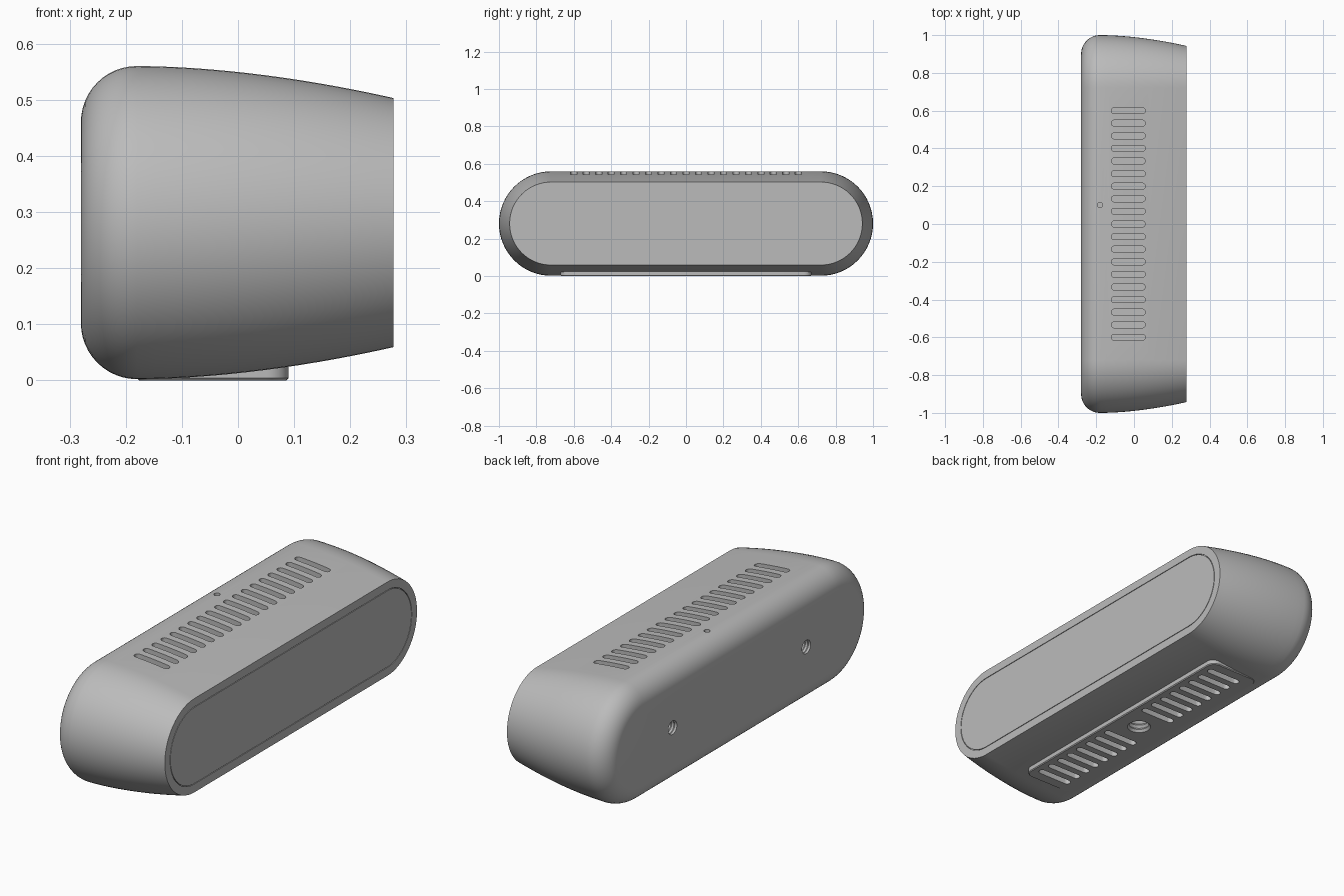
import bpy, bmesh, math

if "Cube" in bpy.data.objects:
    bpy.data.objects.remove(bpy.data.objects["Cube"])

ZC = 0.281       # height of the body axis
HALF = 0.721     # half length of the straight part of the stadium

grey = bpy.data.materials.new("light grey")
grey.diffuse_color = (0.5, 0.5, 0.5, 1)
grey.use_nodes = True
grey.node_tree.nodes["Principled BSDF"].inputs["Base Color"].default_value = grey.diffuse_color


def stadium(r, half, n=32):
    """Outline (long, short) of a stadium with its long axis first."""
    pts = []
    for side in (1, -1):
        for i in range(n + 1):
            a = -math.pi / 2 + math.pi * i / n
            pts.append((side * (half + r * math.cos(a)), side * r * math.sin(a)))
    return pts


def circle(r, n=32):
    return [(r * math.cos(2 * math.pi * i / n), r * math.sin(2 * math.pi * i / n)) for i in range(n)]


def loft(bm, rings):
    """Skin a list of equal point rings and cap both ends."""
    vs = [[bm.verts.new(p) for p in ring] for ring in rings]
    n = len(vs[0])
    for a, b in zip(vs, vs[1:]):
        for i in range(n):
            j = (i + 1) % n
            bm.faces.new((a[i], a[j], b[j], b[i]))
    bm.faces.new(vs[0][::-1])
    bm.faces.new(vs[-1])


def make(name, bm):
    bmesh.ops.recalc_face_normals(bm, faces=bm.faces[:])
    me = bpy.data.meshes.new(name)
    bm.to_mesh(me)
    bm.free()
    me.materials.append(grey)
    ob = bpy.data.objects.new(name, me)
    bpy.context.collection.objects.link(ob)
    return ob


def section(x, r):
    return [(x, u, ZC + v) for u, v in stadium(r, HALF)]


# Body shell: rounded back, gently curved taper, rim and seam at the front
profile = []
for i in range(13):
    a = math.pi / 2 * i / 12
    profile.append((-0.18 - 0.1 * math.cos(a), 0.179 + 0.1 * math.sin(a)))
for i in range(1, 15):
    t = i / 14
    profile.append((-0.18 + 0.457 * t, 0.279 - 0.057 * t ** 1.8))
profile += [(0.277, 0.183), (0.271, 0.183)]
bm = bmesh.new()
loft(bm, [section(x, r) for x, r in profile])
body = make("body_shell", bm)

# Front window panel, flush with the rim
bm = bmesh.new()
loft(bm, [section(0.262, 0.180), section(0.277, 0.180)])
panel = make("front_panel", bm)

# Flat foot plate with rounded corners
bm = bmesh.new()


def rounded_rect(x0, x1, hy, r, n=8):
    pts = []
    for cx, cy, a0 in ((x1 - r, hy - r, 0), (x0 + r, hy - r, 90), (x0 + r, r - hy, 180), (x1 - r, r - hy, 270)):
        for i in range(n + 1):
            a = math.radians(a0 + 90 * i / n)
            pts.append((cx + r * math.cos(a), cy + r * math.sin(a)))
    return pts


loft(bm, [[(x, y, z) for x, y in rounded_rect(-0.18 + e, 0.09 - e, 0.67 - e, 0.04 - e)]
          for z, e in ((0.0, 0.004), (0.004, 0.0), (0.026, 0.0))])
foot = make("foot_plate", bm)

# Cutters: vents, indicator hole and threaded holes
bm = bmesh.new()


def slot(y, z0, z1):
    loft(bm, [[(-0.03 + u, y + v, z) for u, v in stadium(0.0165, 0.0735, 8)] for z in (z0, z1)])


def thread(r, start, depth, place, turns):
    """Hole with ridged walls; place maps (u, v, w) to the model."""
    rings = [(start, r)]
    for i in range(turns + 1):
        rings += [(depth * i / turns, r), (depth * (i + 0.5) / turns, r * 0.84)]
    loft(bm, [[place(u, v, w) for u, v in circle(rr)] for w, rr in rings])


for i in range(-9, 10):
    slot(i * 0.0667, 0.515, 0.62)
    if abs(i) > 1:
        slot(i * 0.0667, -0.05, 0.045)
loft(bm, [[(-0.18 + u, 0.10 + v, z) for u, v in circle(0.014, 20)] for z in (0.54, 0.62)])
thread(0.053, -0.05, 0.09, lambda u, v, w: (-0.03 + u, v, w), 4)
for s in (-1, 1):
    thread(0.032, -0.05, 0.08, lambda u, v, w: (-0.28 + w, s * 0.5 + u, ZC + v), 5)
cutter = make("hole_cutter", bm)
cutter.hide_render = True

for ob in (body, foot):
    mod = ob.modifiers.new("holes", 'BOOLEAN')
    mod.operation = 'DIFFERENCE'
    mod.solver = 'EXACT'
    mod.object = cutter
    bpy.context.view_layer.objects.active = ob
    bpy.ops.object.modifier_apply(modifier=mod.name)
bpy.data.objects.remove(cutter)

# Smooth shading with sharp rims
bpy.ops.object.select_all(action='DESELECT')
for ob in (body, panel, foot):
    ob.select_set(True)
bpy.context.view_layer.objects.active = body
bpy.ops.object.shade_smooth_by_angle(angle=math.radians(30))
